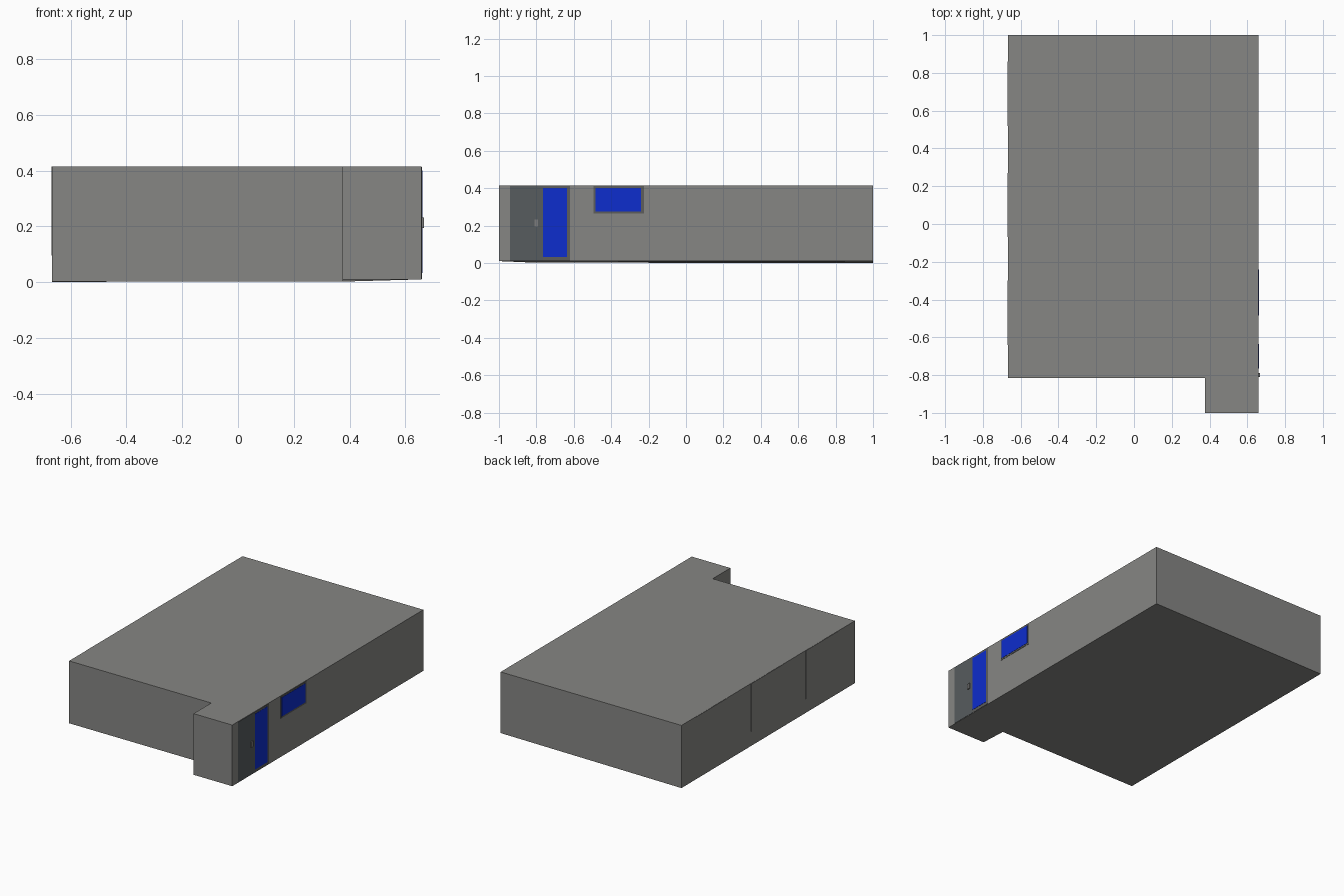
import bpy, bmesh

if "Cube" in bpy.data.objects:
    bpy.data.objects.remove(bpy.data.objects["Cube"])


def material(name, rgb):
    m = bpy.data.materials.new(name)
    m.diffuse_color = (*rgb, 1)
    m.use_nodes = True
    m.node_tree.nodes["Principled BSDF"].inputs["Base Color"].default_value = m.diffuse_color
    return m


WALL = material("wall grey", (0.24, 0.24, 0.23))
DOOR = material("door slate", (0.095, 0.107, 0.112))
FRAME = material("frame grey", (0.11, 0.11, 0.105))
GLASS = material("blue glass", (0.004, 0.026, 0.61))
HANDLE = material("handle grey", (0.2, 0.2, 0.2))


def finish(name, bm, mat):
    bmesh.ops.recalc_face_normals(bm, faces=bm.faces)
    me = bpy.data.meshes.new(name)
    bm.to_mesh(me)
    bm.free()
    me.materials.append(mat)
    ob = bpy.data.objects.new(name, me)
    bpy.context.collection.objects.link(ob)


def box(name, x, y, z, mat):
    """Box given by its (low, high) range on each axis."""
    bm = bmesh.new()
    bmesh.ops.create_cube(bm, size=1)
    for v in bm.verts:
        for i, r in enumerate((x, y, z)):
            v.co[i] = r[0] if v.co[i] < 0 else r[1]
    finish(name, bm, mat)


# L-shaped building: footprint with a barely sloping underside (x, y, bottom z)
TOP = 0.415
plan = [(-0.667, -0.815, 0.002), (0.375, -0.815, 0.002), (0.375, -1, 0.01),
        (0.658, -1, 0.01), (0.658, 1, 0.01), (-0.667, 1, 0.0)]
bm = bmesh.new()
low = [bm.verts.new(p) for p in plan]
high = [bm.verts.new((x, y, TOP)) for x, y, _ in plan]
bm.faces.new(low[::-1])
bm.faces.new(high)
for i in range(len(plan)):
    j = (i + 1) % len(plan)
    bm.faces.new((low[i], low[j], high[j], high[i]))
finish("building_shell", bm, WALL)

# Entrance on the right wall: slate door, blue side light, handle
box("entrance_door", (0.655, 0.66), (-0.94, -0.765), (0.012, 0.413), DOOR)
box("side_light_frame", (0.655, 0.66), (-0.765, -0.62), (0.012, 0.413), FRAME)
box("side_light_glass", (0.656, 0.6615), (-0.765, -0.635), (0.032, 0.4), GLASS)
box("door_handle", (0.655, 0.667), (-0.81, -0.79), (0.195, 0.232), HANDLE)

# High window on the right wall
box("window_frame", (0.655, 0.66), (-0.495, -0.225), (0.265, 0.413), FRAME)
box("window_glass", (0.656, 0.6615), (-0.485, -0.24), (0.276, 0.401), GLASS)

# Three nearly flush wall panels on the left wall
for i, y in enumerate((-0.64, -0.07, 0.52)):
    box(f"left_wall_panel_{i + 1}", (-0.669, -0.66), (y, y + 0.34), (0.095, 0.414), WALL)
